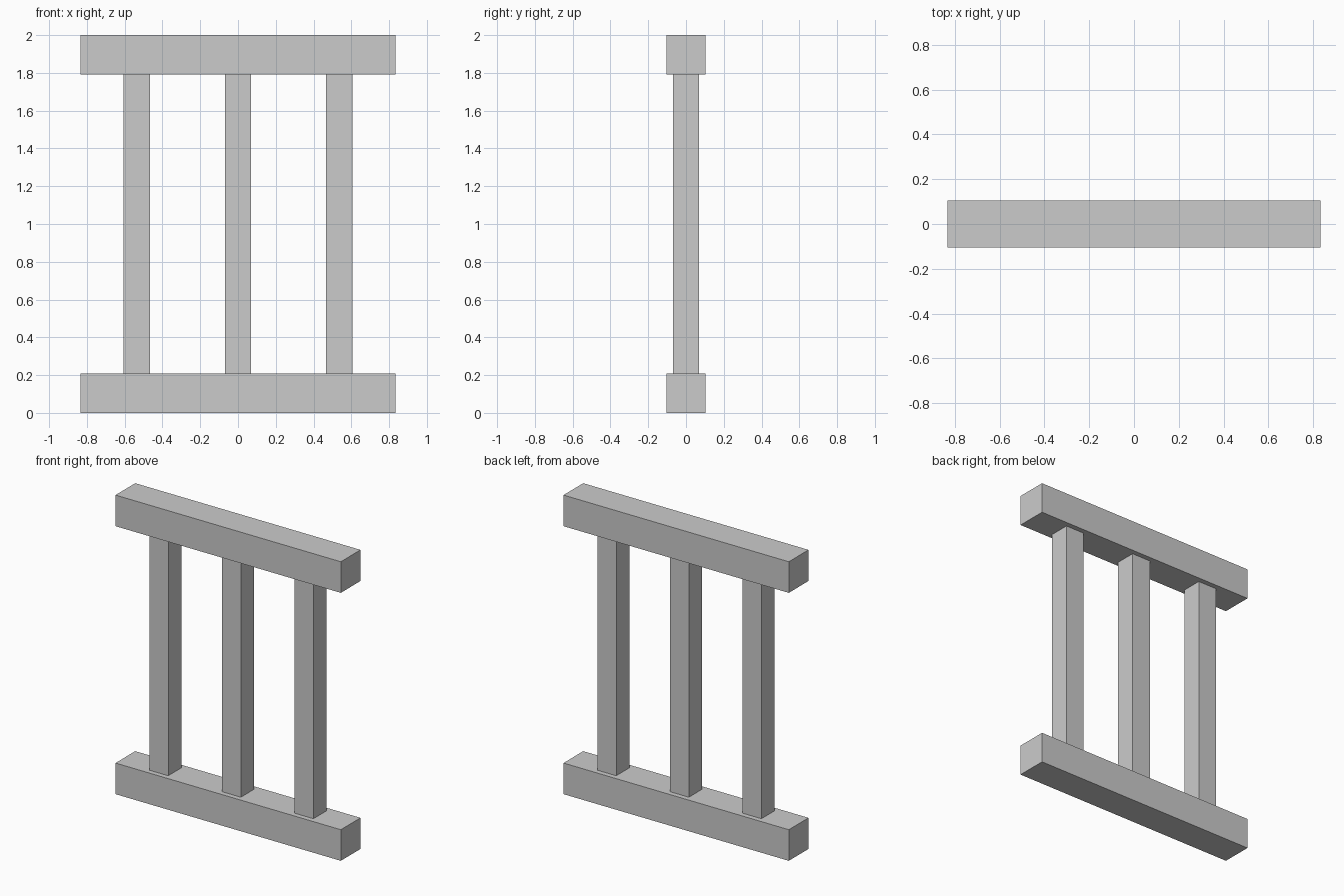
import bpy

if "Cube" in bpy.data.objects:
    bpy.data.objects.remove(bpy.data.objects["Cube"])

RAIL_LENGTH, RAIL = 1.667, 0.208   # rail length and square section
POST, SPACING, HEIGHT = 0.14, 0.537, 2.0


def box(name, size, location):
    bpy.ops.mesh.primitive_cube_add(size=1, location=location)
    obj = bpy.context.object
    obj.name = name
    obj.scale = size
    bpy.ops.object.transform_apply(location=False, rotation=False, scale=True)
    return obj


# Horizontal rails
for name, z in (("bottom_rail", RAIL / 2), ("top_rail", HEIGHT - RAIL / 2)):
    box(name, (RAIL_LENGTH, RAIL, RAIL), (0, 0, z))

# Upright posts between the rails
for name, side in (("left_post", -1), ("middle_post", 0), ("right_post", 1)):
    box(name, (POST, POST, HEIGHT - 2 * RAIL), (side * SPACING, 0, HEIGHT / 2))
